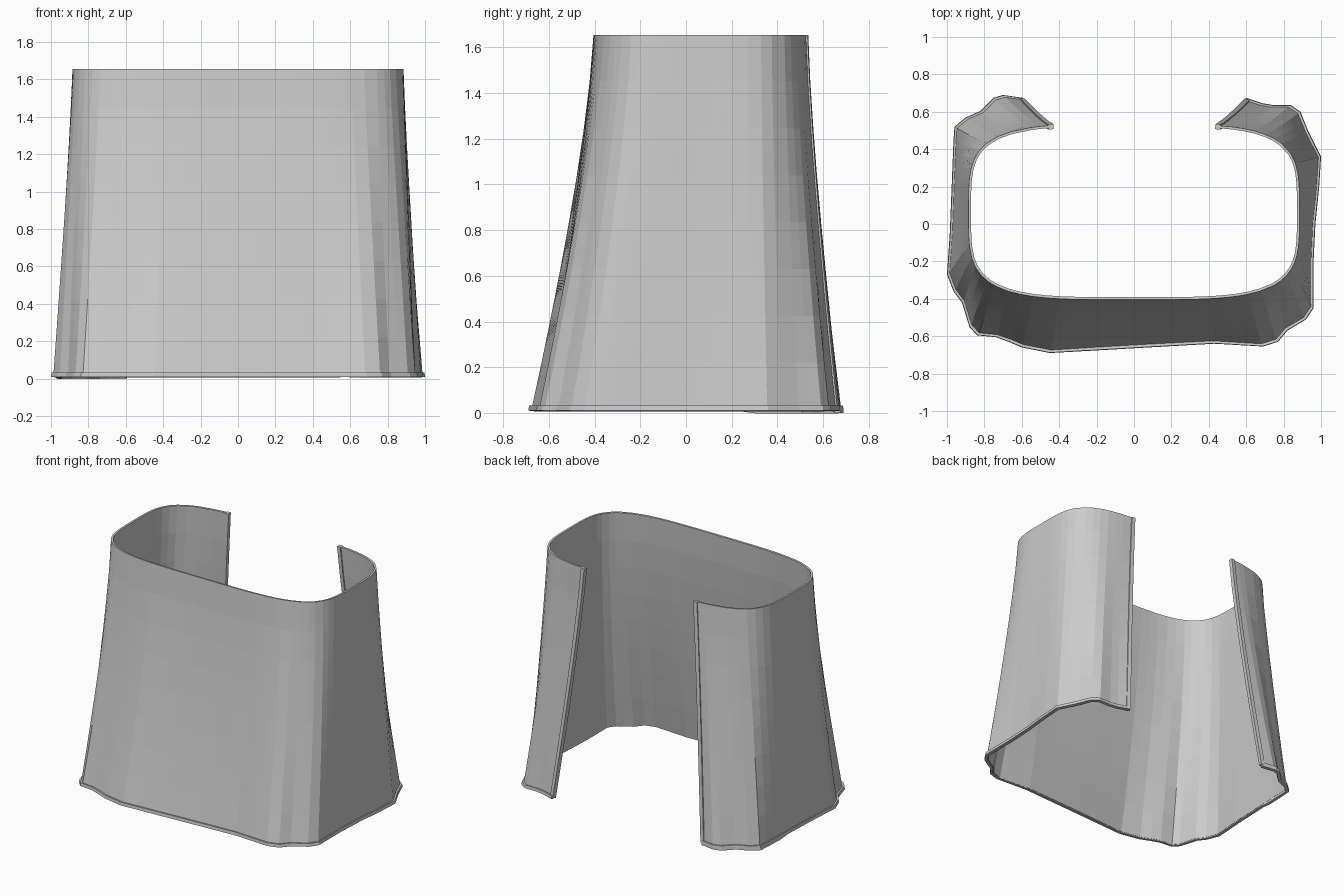
import bpy, bmesh, math
from mathutils import Vector

if "Cube" in bpy.data.objects:
    bpy.data.objects.remove(bpy.data.objects["Cube"])

grey = bpy.data.materials.new("plain grey")
grey.diffuse_color = (0.6, 0.6, 0.6, 1)
grey.use_nodes = True
grey.node_tree.nodes["Principled BSDF"].inputs["Base Color"].default_value = grey.diffuse_color

HEIGHT, ROWS = 1.655, 9

# Wavy outline of the hem, from the back left edge round the front to the back right edge
HEM = [(-.595, .675), (-.70, .69), (-.75, .675), (-.82, .605), (-.90, .57), (-.96, .52),
       (-.965, .45), (-.985, -.05), (-1.0, -.27), (-.965, -.36), (-.92, -.42), (-.88, -.55),
       (-.84, -.595), (-.74, -.605), (-.67, -.63), (-.60, -.66), (-.45, -.69), (.43, -.64),
       (.69, -.655), (.77, -.63), (.82, -.57), (.92, -.51), (.96, -.45), (.96, -.2),
       (.97, 0), (.99, .2), (1.0, .36), (.97, .42), (.93, .50), (.89, .60), (.84, .635),
       (.75, .635), (.69, .645), (.60, .675)]


def resample(points, step=.07):
    out = []
    for a, b in zip(points, points[1:]):
        a, b = Vector(a), Vector(b)
        n = max(1, round((b - a).length / step))
        out += [a.lerp(b, i / n) for i in range(n)]
    return out + [Vector(points[-1])]


def rim_point(p):
    """Matching point on the rounded-rectangle top rim."""
    th = math.atan2(p.x / .97, -p.y / .67)
    extra = max(0, abs(th) - math.pi / 2) / (2.587 - math.pi / 2) * .087
    th += math.copysign(extra, th)
    dx, dy = math.sin(th), -math.cos(th)
    r = (dx ** 4 + dy ** 4) ** -.25
    return Vector((.885 * r * dx, .065 + .47 * r * dy))


def grow(p, d):
    return p + p.normalized() * d


def wall(p, z):
    """Point on the flared wall below the rim, at height z."""
    top, low = rim_point(p), grow(p, -.012)
    s = 1 - z / HEIGHT
    return Vector((top.x + (low.x - top.x) * s ** 1.1,
                   top.y + (low.y - top.y) * s ** 1.3, z))


def sheet(name, rows, thickness, offset=-1):
    """Grid of points, bottom row first, given thickness."""
    bm = bmesh.new()
    grid = [[bm.verts.new(v) for v in row] for row in rows]
    for lo, hi in zip(grid, grid[1:]):
        for i in range(len(lo) - 1):
            bm.faces.new((lo[i], lo[i + 1], hi[i + 1], hi[i]))
    mesh = bpy.data.meshes.new(name)
    bm.to_mesh(mesh)
    bm.free()
    mesh.materials.append(grey)
    ob = bpy.data.objects.new(name, mesh)
    bpy.context.collection.objects.link(ob)
    mod = ob.modifiers.new("thickness", 'SOLIDIFY')
    mod.thickness, mod.offset = thickness, offset
    return ob


outline = resample(HEM)
levels = [.015 + (HEIGHT - .015) * i / (ROWS - 1) for i in range(ROWS)]

# Flared cloth wall, open at the back
sheet("wall", [[wall(p, z) for p in outline] for z in levels], .014)

# Hem band along the wavy bottom, lowest at the back left corner
low = [Vector((p.x, p.y, 0 if p.x < -.55 and p.y > .3 else .01)) for p in outline]
high = [Vector((p.x, p.y, .032)) for p in (grow(q, -.003) for q in outline)]
sheet("hem", [low, high], .024)

# Trim strips along both edges of the back opening
for name, end, near in (("left_opening_trim", 0, 1), ("right_opening_trim", -1, -2)):
    rows = []
    for z in levels:
        a, b = wall(outline[end], z), wall(outline[near], z)
        b = a + (b - a).normalized() * .028
        rows.append([a, b] if end == 0 else [b, a])
    sheet(name, rows, .028, -.5)
